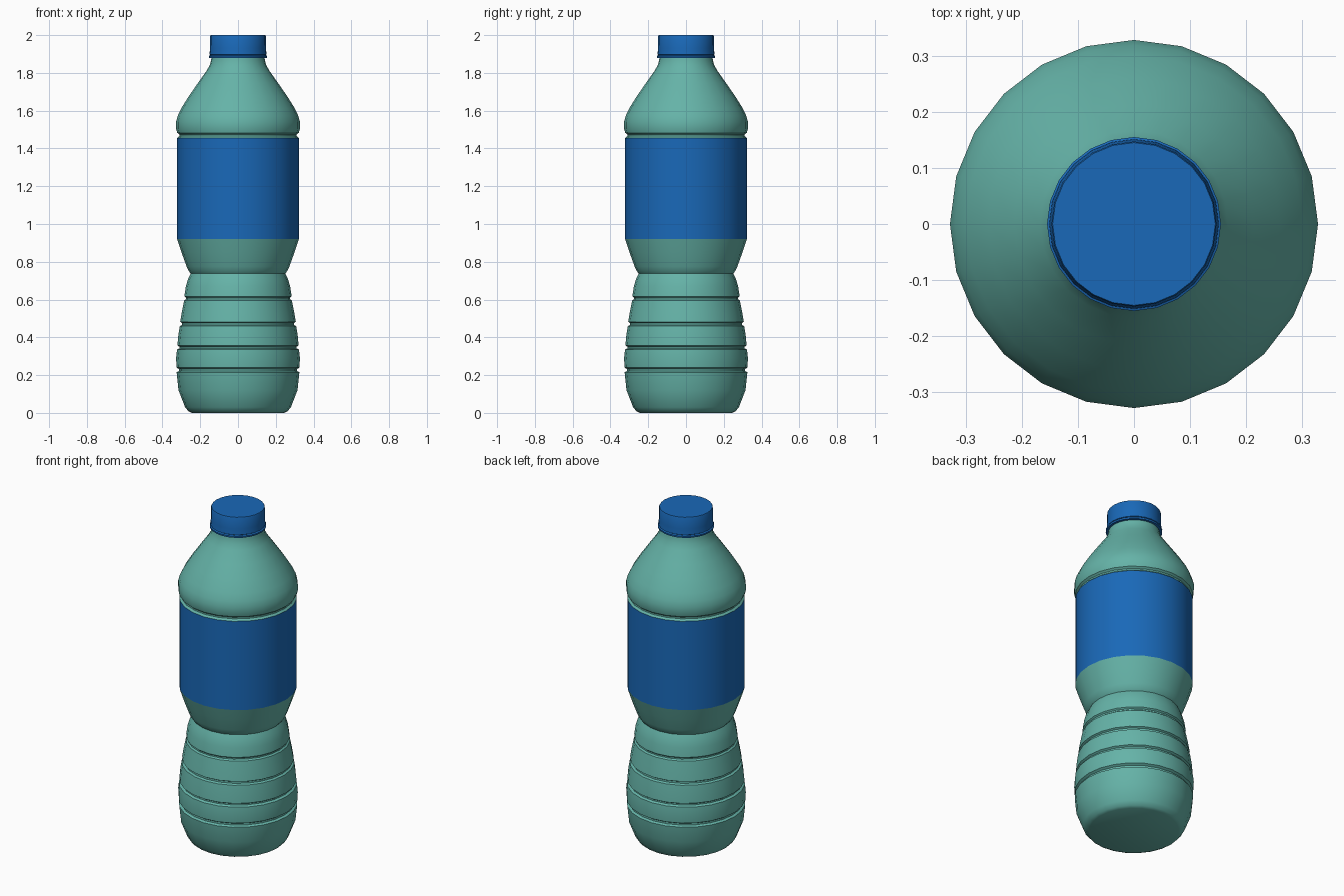
import bpy, bmesh, math

SIDES = 24


def material(name, rgb):
    m = bpy.data.materials.new(name)
    m.diffuse_color = (*rgb, 1)
    return m


def lathe(name, profile, mat, cap_bottom=False, cap_top=False):
    """Spin a list of (radius, height) points around z."""
    bm = bmesh.new()
    rings = []
    for r, z in profile:
        rings.append([bm.verts.new((r * math.cos(2 * math.pi * i / SIDES),
                                    r * math.sin(2 * math.pi * i / SIDES), z))
                      for i in range(SIDES)])
    for a, b in zip(rings, rings[1:]):
        for i in range(SIDES):
            j = (i + 1) % SIDES
            bm.faces.new((a[i], a[j], b[j], b[i]))
    if cap_bottom:
        bm.faces.new(rings[0][::-1])
    if cap_top:
        bm.faces.new(rings[-1])
    me = bpy.data.meshes.new(name)
    bm.to_mesh(me)
    bm.free()
    me.materials.append(mat)
    ob = bpy.data.objects.new(name, me)
    bpy.context.collection.objects.link(ob)
    bpy.ops.object.select_all(action='DESELECT')
    ob.select_set(True)
    bpy.context.view_layer.objects.active = ob
    bpy.ops.object.shade_smooth_by_angle(angle=math.radians(30))
    return ob


green = material("green_plastic", (0.13, 0.45, 0.39))
blue = material("blue_plastic", (0.01, 0.14, 0.48))

# Ribbed lower body with pinched waist
lathe("lower_body", [
    (0.245, 0.0), (0.262, 0.008), (0.28, 0.03), (0.315, 0.12), (0.325, 0.215),
    (0.312, 0.222), (0.312, 0.232),
    (0.325, 0.24), (0.328, 0.29), (0.323, 0.335),
    (0.31, 0.342), (0.31, 0.35),
    (0.321, 0.357), (0.316, 0.41), (0.308, 0.46),
    (0.296, 0.466), (0.296, 0.476),
    (0.306, 0.482), (0.298, 0.53), (0.285, 0.595),
    (0.276, 0.602), (0.276, 0.61),
    (0.284, 0.617), (0.276, 0.67), (0.264, 0.71), (0.25, 0.738),
    (0.262, 0.752), (0.272, 0.775), (0.3, 0.852), (0.322, 0.92)],
    green, cap_bottom=True)

# Wrapped label band
lathe("label", [(0.322, 0.92), (0.322, 1.19), (0.322, 1.455)], blue)

# Groove above the label, domed shoulder and neck
lathe("shoulder", [
    (0.322, 1.455), (0.311, 1.465), (0.311, 1.474), (0.322, 1.483),
    (0.328, 1.505), (0.328, 1.54), (0.319, 1.573), (0.3, 1.613),
    (0.26, 1.677), (0.213, 1.745), (0.167, 1.81), (0.15, 1.84),
    (0.143, 1.865), (0.14, 1.885)], green)

# Tamper ring under the cap
lathe("cap_ring", [(0.14, 1.879), (0.154, 1.88), (0.155, 1.89), (0.146, 1.894)], blue)

# Screw cap
lathe("cap", [(0.143, 1.893), (0.151, 1.897), (0.148, 1.93), (0.147, 1.996), (0.145, 2.0)],
      blue, cap_top=True)
